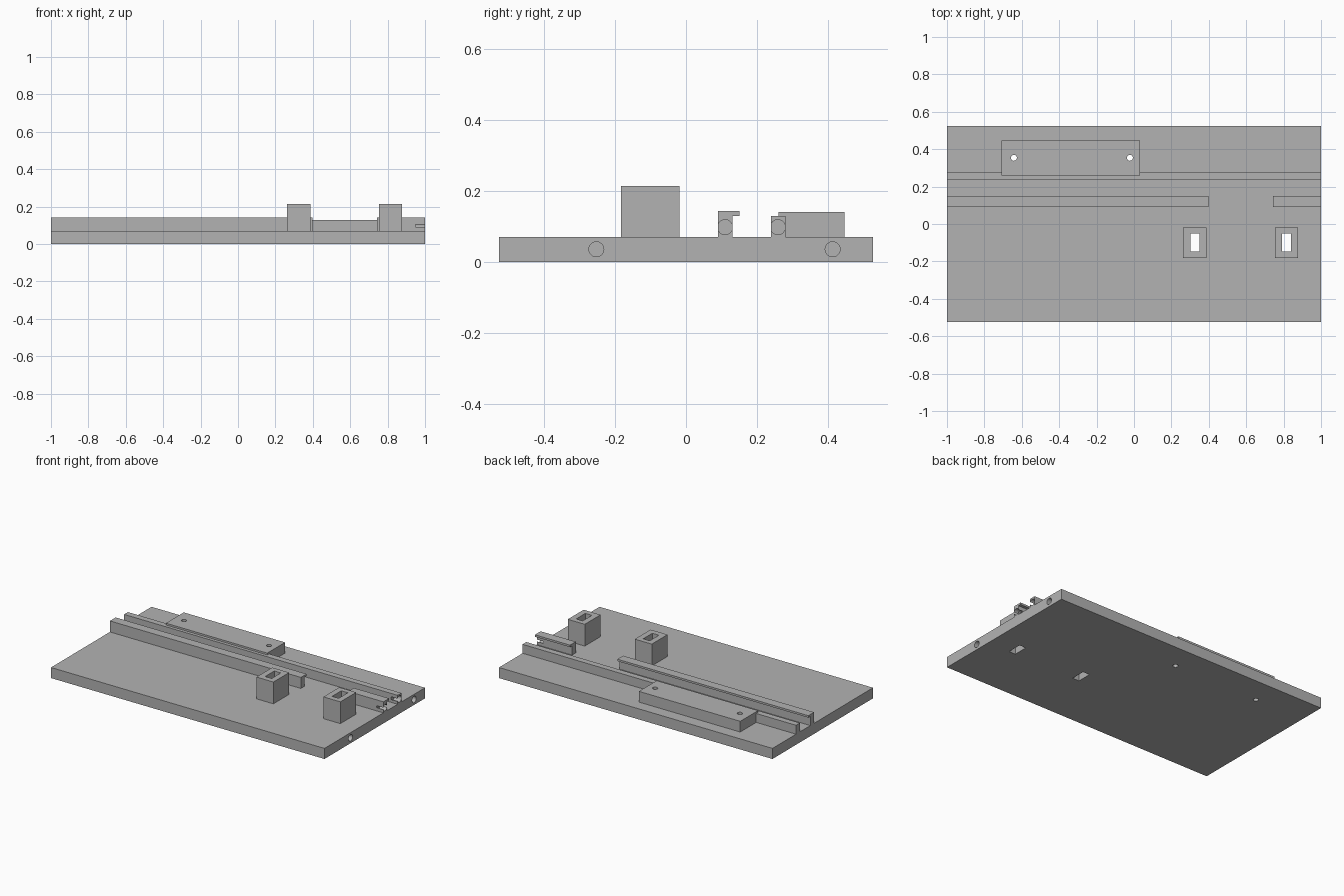
import bpy
import bmesh
from math import pi
from mathutils import Matrix, Vector

if "Cube" in bpy.data.objects:
    bpy.data.objects.remove(bpy.data.objects["Cube"], do_unlink=True)

grey = bpy.data.materials.new("plain grey")
grey.use_nodes = True
colour = (0.45, 0.45, 0.45, 1)
grey.diffuse_color = colour
grey.node_tree.nodes["Principled BSDF"].inputs["Base Color"].default_value = colour


def finish(name, bm):
    bmesh.ops.recalc_face_normals(bm, faces=bm.faces[:])
    mesh = bpy.data.meshes.new(name)
    bm.to_mesh(mesh)
    bm.free()
    mesh.materials.append(grey)
    obj = bpy.data.objects.new(name, mesh)
    bpy.context.collection.objects.link(obj)
    return obj


def box(name, x, y, z):
    bm = bmesh.new()
    lo, hi = Vector((x[0], y[0], z[0])), Vector((x[1], y[1], z[1]))
    place = Matrix.Translation((lo + hi) / 2) @ Matrix.Diagonal((*(hi - lo), 1))
    bmesh.ops.create_cube(bm, size=1, matrix=place)
    return finish(name, bm)


def rod(name, centre, radius, depth, along_x=False):
    bm = bmesh.new()
    turn = Matrix.Rotation(pi / 2 if along_x else 0, 4, "Y")
    bmesh.ops.create_cone(bm, cap_ends=True, segments=32, radius1=radius, radius2=radius,
                          depth=depth, matrix=Matrix.Translation(centre) @ turn)
    return finish(name, bm)


def extrude_x(name, profile, x):
    bm = bmesh.new()
    face = bm.faces.new([bm.verts.new((x[0], y, z)) for y, z in profile])
    moved = bmesh.ops.extrude_face_region(bm, geom=[face])["geom"]
    bmesh.ops.translate(bm, vec=(x[1] - x[0], 0, 0),
                        verts=[v for v in moved if isinstance(v, bmesh.types.BMVert)])
    return finish(name, bm)


def cut(obj, cutters):
    bpy.context.view_layer.objects.active = obj
    for cutter in cutters:
        cutter.hide_render = True
        mod = obj.modifiers.new("cut", "BOOLEAN")
        mod.operation = "DIFFERENCE"
        mod.solver = "EXACT"
        mod.object = cutter
        bpy.ops.object.modifier_apply(modifier=mod.name)


DECK = 0.07

# Base plate, stepped rail with a gap, plain rail and mounting block
plate = box("base_plate", (-1, 1), (-0.525, 0.525), (0, DECK))
lip = [(0.09, DECK), (0.13, DECK), (0.13, 0.13), (0.15, 0.13), (0.15, 0.143), (0.09, 0.143)]
extrude_x("lipped_rail_long", lip, (-1, 0.397))
lip_rail = extrude_x("lipped_rail_short", lip, (0.743, 1))
plain_rail = box("plain_rail", (-1, 1), (0.239, 0.279), (DECK, 0.129))
block = box("mounting_block", (-0.709, 0.032), (0.26, 0.446), (DECK, 0.141))

# Screw holes through the block and plate
screws = [rod("screw_cutter", (x, 0.354, 0.08), 0.016, 0.4) for x in (-0.642, -0.022)]
cut(block, screws)

# Slotted posts
slots = []
for side, x in (("right", 0.325), ("left", 0.815)):
    post = box(side + "_post", (x - 0.062, x + 0.062), (-0.183, -0.018), (DECK, 0.214))
    slot = box("slot_cutter", (x - 0.024, x + 0.024), (-0.147, -0.051), (-0.1, 0.4))
    cut(post, [slot])
    slots.append(slot)

# Blind round sockets in the end of the plate and rails
sockets = [rod("socket_cutter", (1, y, z), 0.021, 0.1, True)
           for y, z in ((-0.252, 0.036), (0.412, 0.036), (0.11, 0.098), (0.258, 0.098))]
cut(plate, screws + slots + sockets[:2])
cut(lip_rail, sockets[2:3])
cut(plain_rail, sockets[3:])

for cutter in screws + slots + sockets:
    bpy.data.objects.remove(cutter, do_unlink=True)
